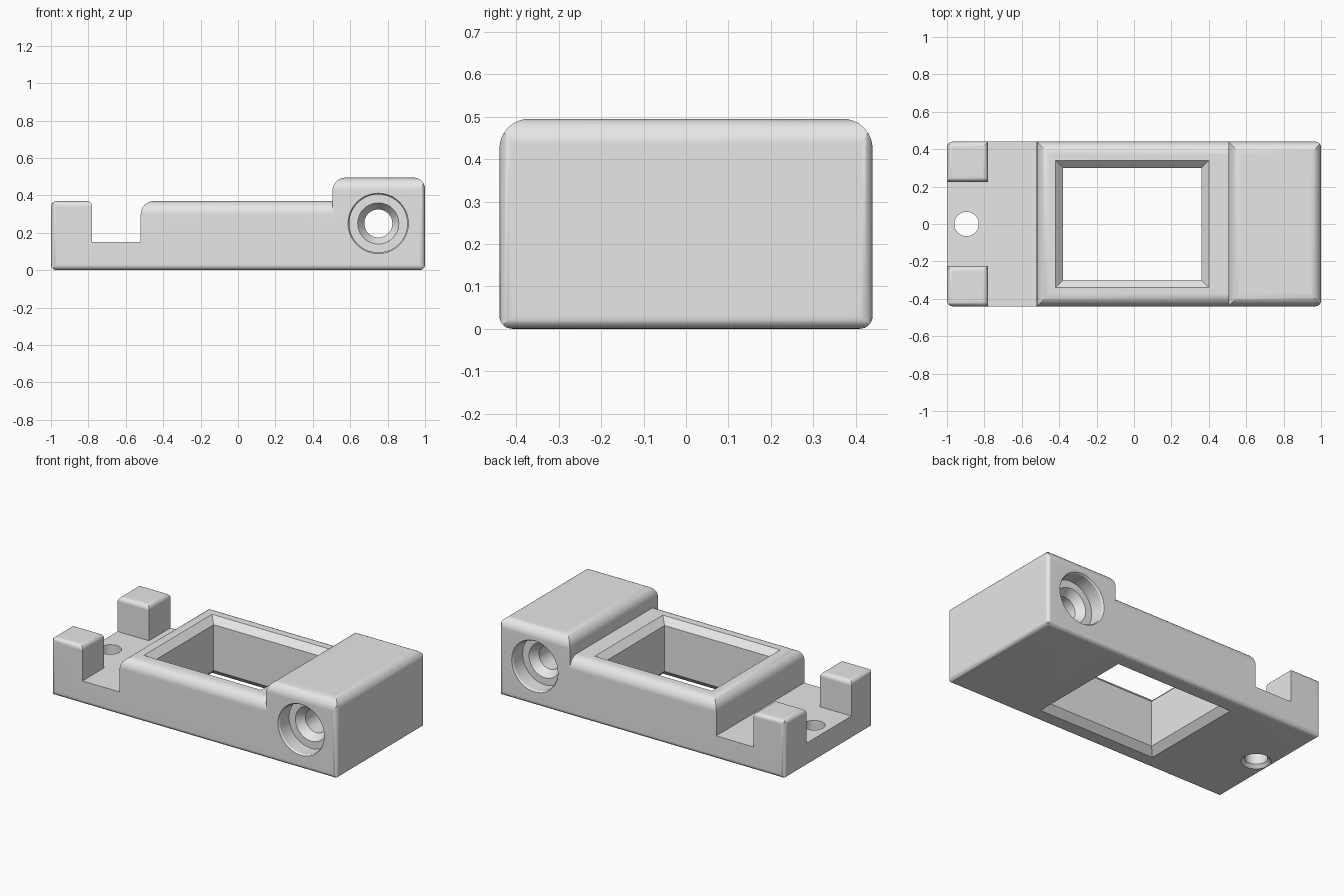
import bpy, bmesh
from math import sin, cos, pi, radians

if "Cube" in bpy.data.objects:
    bpy.data.objects.remove(bpy.data.objects["Cube"], do_unlink=True)

grey = bpy.data.materials.new("matte grey")
grey.diffuse_color = (0.8, 0.8, 0.8, 1)
grey.use_nodes = True
grey.node_tree.nodes["Principled BSDF"].inputs["Base Color"].default_value = (0.8, 0.8, 0.8, 1)

HALF_Y = 0.44     # half depth of the body
TOP = 0.495       # height of the tall end
DECK = 0.37       # height of the frame and posts


def loft(name, rings):
    """Closed solid through a list of equal-length point rings."""
    bm = bmesh.new()
    loops = [[bm.verts.new(p) for p in ring] for ring in rings]
    n = len(loops[0])
    for a, b in zip(loops, loops[1:]):
        for i in range(n):
            j = (i + 1) % n
            bm.faces.new((a[i], a[j], b[j], b[i]))
    bm.faces.new(loops[0])
    bm.faces.new(loops[-1])
    bmesh.ops.recalc_face_normals(bm, faces=bm.faces)
    mesh = bpy.data.meshes.new(name)
    bm.to_mesh(mesh)
    bm.free()
    mesh.materials.append(grey)
    obj = bpy.data.objects.new(name, mesh)
    bpy.context.collection.objects.link(obj)
    return obj


def rounded_rect(a0, a1, b0, b1, bottom=(0, 0), top=(0, 0), steps=8):
    """Outline with a radius per corner: (low a, high a) at bottom and top."""
    pts = []
    corners = ((a0, b0, 1, 1, bottom[0], pi), (a1, b0, -1, 1, bottom[1], 1.5 * pi),
               (a1, b1, -1, -1, top[1], 0), (a0, b1, 1, -1, top[0], 0.5 * pi))
    for a, b, sa, sb, r, start in corners:
        if r == 0:
            pts.append((a, b))
            continue
        for k in range(steps + 1):
            t = start + k * pi / 2 / steps
            pts.append((a + sa * r + r * cos(t), b + sb * r + r * sin(t)))
    return pts


def prism(name, axis, outline, lo, hi):
    place = {"x": lambda a, b, d: (d, a, b),
             "y": lambda a, b, d: (a, d, b),
             "z": lambda a, b, d: (a, b, d)}[axis]
    return loft(name, [[place(a, b, d) for a, b in outline] for d in (lo, hi)])


def combine(obj, tool, operation):
    mod = obj.modifiers.new("join", "BOOLEAN")
    mod.operation, mod.solver, mod.object = operation, "EXACT", tool
    depsgraph = bpy.context.evaluated_depsgraph_get()
    mesh = bpy.data.meshes.new_from_object(obj.evaluated_get(depsgraph))
    obj.modifiers.clear()
    obj.data = mesh
    bpy.data.objects.remove(tool, do_unlink=True)


def block(name, x0, x1, y0, y1, z0, z1, r, ends):
    """Box with rounded top edges, mitred at the corners."""
    obj = prism(name, "y", rounded_rect(x0, x1, z0, z1, top=ends), y0, y1)
    side = rounded_rect(y0, y1, z0, z1, top=(r, r))
    combine(obj, prism("side_shape", "x", side, x0 - 0.1, x1 + 0.1), "INTERSECT")
    return obj


# Base plate, window frame, tall end and the two posts
body = prism("holder_body", "z", rounded_rect(-1, 1, -HALF_Y, HALF_Y), 0, 0.15)
combine(body, block("window_frame", -0.52, 0.7, -HALF_Y, HALF_Y, 0.08, DECK, 0.07, (0.07, 0)), "UNION")
combine(body, block("tall_end", 0.505, 1, -HALF_Y, HALF_Y, 0.06, TOP, 0.07, (0.07, 0.06)), "UNION")
for y0, y1 in ((0.225, HALF_Y), (-HALF_Y, -0.225)):
    combine(body, block("post", -1, -0.78, y0, y1, 0.1, DECK, 0.03, (0.03, 0.03)), "UNION")

# Soft bottom edges and vertical corners
soft = (0.03, 0.03)
combine(body, prism("plan_shape", "z", rounded_rect(-1, 1, -HALF_Y, HALF_Y, soft, soft), -0.1, 0.6), "INTERSECT")
combine(body, prism("front_shape", "y", rounded_rect(-1, 1, 0, 0.6, soft), -0.6, 0.6), "INTERSECT")
combine(body, prism("side_shape", "x", rounded_rect(-HALF_Y, HALF_Y, 0, 0.6, soft), -1.2, 1.2), "INTERSECT")

# Window, chamfered above and below
levels = ((-0.04, 0.08), (0.04, 0), (DECK - 0.04, 0), (DECK + 0.04, 0.08))
window = [[(x, y, z) for x, y in rounded_rect(-0.38 - g, 0.36 + g, -0.3 - g, 0.3 + g)]
          for z, g in levels]
combine(body, loft("window_cutter", window), "DIFFERENCE")


def circle(r, n=48):
    return [(r * cos(2 * pi * k / n), r * sin(2 * pi * k / n)) for k in range(n)]


# Small screw hole, countersunk underneath
steps = ((-0.02, 0.105), (0.02, 0.065), (0.2, 0.065))
screw = [[(-0.895 + a, b, z) for a, b in circle(r)] for z, r in steps]
combine(body, loft("screw_cutter", screw), "DIFFERENCE")

# Cross bore with a stepped recess on both sides
half = ((0.46, 0.175), (HALF_Y - 0.01, 0.155), (0.34, 0.155), (0.34, 0.11), (0.29, 0.075))
steps = [(-y, r) for y, r in half] + list(reversed(half))
bore = [[(0.75 + a, y, 0.25 + b) for a, b in circle(r)] for y, r in steps]
combine(body, loft("bore_cutter", bore), "DIFFERENCE")

# Smooth fillets with flat faces kept flat
bpy.ops.object.select_all(action="DESELECT")
body.select_set(True)
bpy.context.view_layer.objects.active = body
bpy.ops.object.shade_smooth_by_angle(angle=radians(30))
weighted = body.modifiers.new("flat_faces", "WEIGHTED_NORMAL")
weighted.keep_sharp = True
